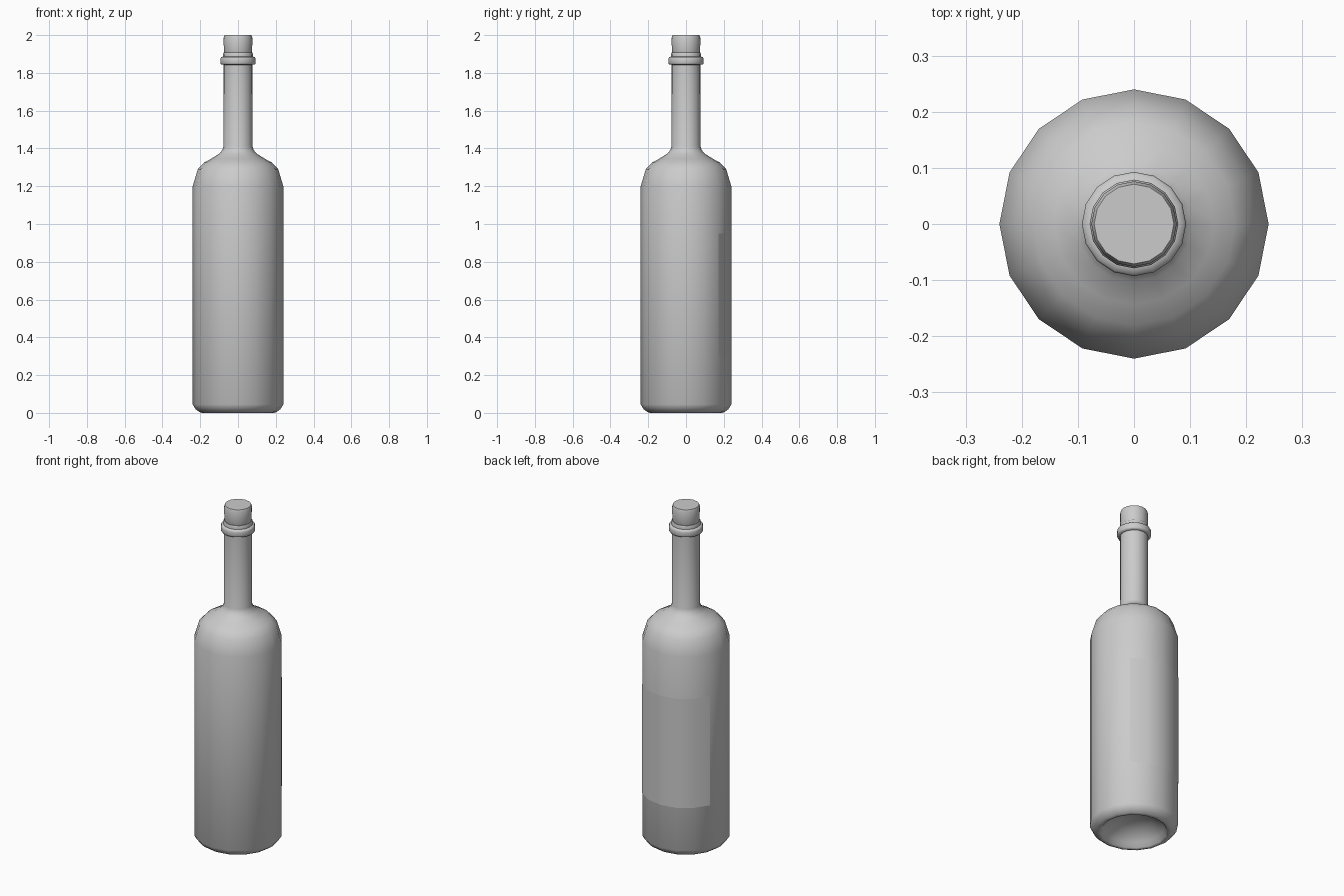
import bpy, math

if "Cube" in bpy.data.objects:
    bpy.data.objects.remove(bpy.data.objects["Cube"])

SIDES = 16


def lathe(name, profile, start=0, count=SIDES, angle=40):
    """Revolve (radius, z) points about z over count steps of 22.5 degrees."""
    full = count == SIDES
    cols = count if full else count + 1
    verts, faces = [], []
    n = len(profile)
    for i in range(cols):
        a = math.radians(start) + i * 2 * math.pi / SIDES
        verts += [(r * math.cos(a), r * math.sin(a), z) for r, z in profile]
    for i in range(count):
        j = (i + 1) % cols
        faces += [(i*n + k, j*n + k, j*n + k + 1, i*n + k + 1) for k in range(n - 1)]
    if full:
        # Close the ends of the revolved form
        faces.append([i * n for i in reversed(range(cols))])
        faces.append([i * n + n - 1 for i in range(cols)])
    mesh = bpy.data.meshes.new(name)
    mesh.from_pydata(verts, [], faces)
    ob = bpy.data.objects.new(name, mesh)
    bpy.context.collection.objects.link(ob)
    bpy.ops.object.select_all(action='DESELECT')
    ob.select_set(True)
    bpy.context.view_layer.objects.active = ob
    bpy.ops.object.shade_smooth_by_angle(angle=math.radians(angle))
    return ob


# Glass body with recessed base, shoulders, neck and lip ring
lathe("bottle", [
    (0.03, 0.09), (0.10, 0.075), (0.165, 0.03), (0.18, 0.006), (0.19, 0.0),
    (0.205, 0.005), (0.225, 0.02), (0.24, 0.045), (0.24, 1.2),
    (0.213, 1.29), (0.18, 1.325), (0.143, 1.345), (0.103, 1.37),
    (0.084, 1.39), (0.077, 1.41), (0.076, 1.843),
    (0.09, 1.845), (0.093, 1.852), (0.093, 1.875), (0.09, 1.883),
    (0.079, 1.886), (0.079, 1.9), (0.076, 1.907), (0.06, 1.907)], angle=60)

# Stopper
lathe("cork", [(0.07, 1.9), (0.075, 1.915), (0.076, 1.985), (0.071, 2.0)])

# Label wrapped around the back of the body
lathe("label", [(0.2415, 0.3), (0.2415, 0.95)], start=45, count=5)
